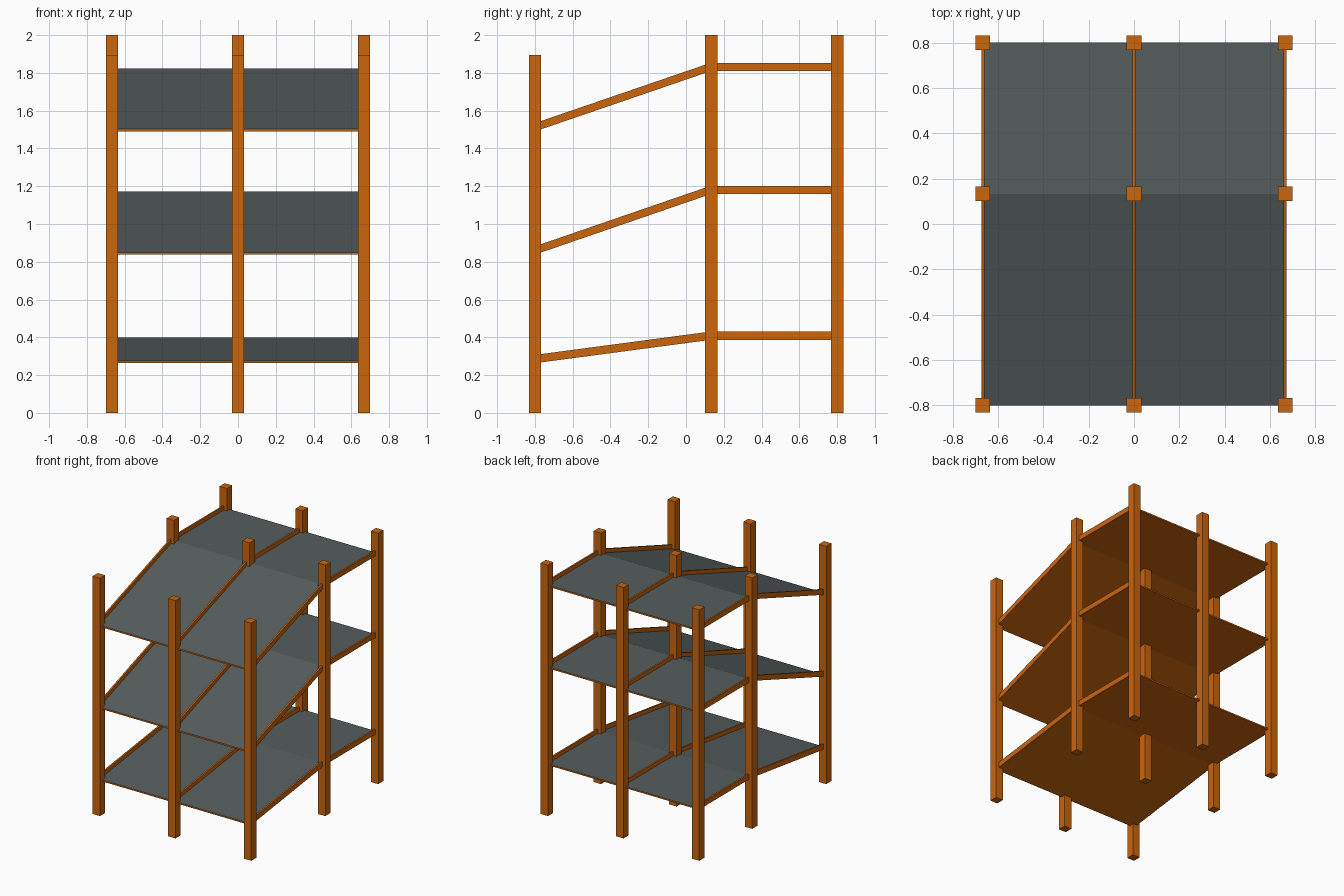
import bpy, bmesh

if "Cube" in bpy.data.objects:
    bpy.data.objects.remove(bpy.data.objects["Cube"])


def material(name, rgb):
    m = bpy.data.materials.new(name)
    m.diffuse_color = (*rgb, 1)
    m.use_nodes = True
    m.node_tree.nodes["Principled BSDF"].inputs["Base Color"].default_value = m.diffuse_color
    return m


ORANGE = material("orange paint", (0.60, 0.133, 0.004))
GREY = material("slate grey", (0.092, 0.109, 0.109))


def prism(name, x0, x1, side, grey_top=False):
    """Extrude a four-point (y, z) side profile from x0 to x1."""
    bm = bmesh.new()
    a = [bm.verts.new((x0, y, z)) for y, z in side]
    b = [bm.verts.new((x1, y, z)) for y, z in side]
    bm.faces.new(a)
    bm.faces.new(b[::-1])
    for i in range(4):
        j = (i + 1) % 4
        bm.faces.new((a[j], a[i], b[i], b[j]))
    bmesh.ops.recalc_face_normals(bm, faces=bm.faces)
    bm.normal_update()
    for f in bm.faces:
        f.material_index = int(grey_top and f.normal.z > 0.5)
    me = bpy.data.meshes.new(name)
    bm.to_mesh(me)
    bm.free()
    me.materials.append(ORANGE)
    me.materials.append(GREY)
    ob = bpy.data.objects.new(name, me)
    bpy.context.collection.objects.link(ob)


def strip(y0, z0, y1, z1, h):
    return [(y0, z0), (y1, z1), (y1, z1 + h), (y0, z0 + h)]


COLS = (-0.667, 0, 0.667)
FRONT, MID, BACK = -0.80, 0.133, 0.80
R = 0.0325

# Upright posts, front row shorter
for row, y, top in (("front", FRONT, 1.895), ("middle", MID, 2), ("back", BACK, 2)):
    for x in COLS:
        prism(row + "_post", x - R, x + R, strip(y - R, 0, y + R, 0, top))

# Three levels: (front edge height, rear height) of the board undersides
for low, high in ((0.263, 0.387), (0.838, 1.159), (1.490, 1.810)):
    # Boards: orange with grey upper face
    prism("sloped_shelf", -0.667, 0.667, strip(FRONT, low, MID, high, 0.012), True)
    prism("flat_shelf", -0.667, 0.667, strip(MID, high, BACK, high, 0.012), True)
    # Thin divider rails on edge between the posts
    for x in COLS:
        prism("sloped_rail", x - 0.0065, x + 0.0065,
              strip(FRONT, low + 0.001, MID, high + 0.001, 0.043))
        prism("flat_rail", x - 0.0065, x + 0.0065,
              strip(MID, high + 0.001, BACK, high + 0.001, 0.042))
